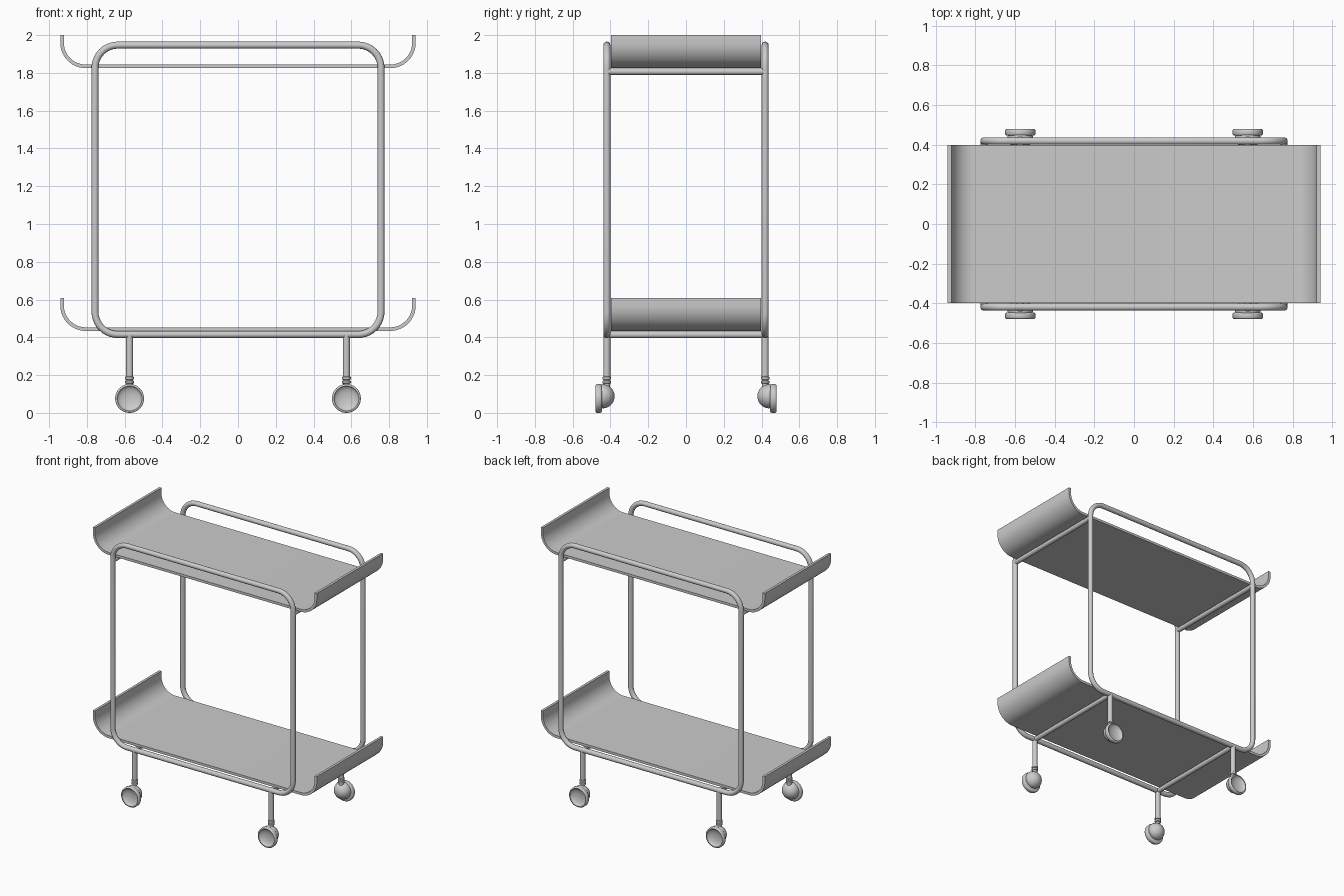
import bpy, bmesh, math
from mathutils import Vector, Matrix

if "Cube" in bpy.data.objects:
    bpy.data.objects.remove(bpy.data.objects["Cube"])

TUBE = 0.0185      # tube radius
SIDE_Y = 0.419     # y of the side frames
LEG_X = 0.574


def finish(name, bm, angle=40):
    bmesh.ops.remove_doubles(bm, verts=bm.verts, dist=1e-5)
    bmesh.ops.recalc_face_normals(bm, faces=bm.faces)
    me = bpy.data.meshes.new(name)
    bm.to_mesh(me)
    bm.free()
    ob = bpy.data.objects.new(name, me)
    bpy.context.collection.objects.link(ob)
    bpy.ops.object.select_all(action='DESELECT')
    ob.select_set(True)
    bpy.context.view_layer.objects.active = ob
    bpy.ops.object.shade_smooth_by_angle(angle=math.radians(angle))
    return ob


def arc(cx, cz, r, a0, a1, n):
    return [(cx + r * math.cos(math.radians(a0 + (a1 - a0) * i / n)),
             cz + r * math.sin(math.radians(a0 + (a1 - a0) * i / n))) for i in range(n + 1)]


def lathe(name, profile, matrix, segs=40):
    """Revolve (radius, height) points around local z, then place."""
    bm = bmesh.new()
    vs = [bm.verts.new((r, 0, h)) for r, h in profile]
    es = [bm.edges.new(p) for p in zip(vs, vs[1:])]
    bmesh.ops.spin(bm, geom=vs + es, cent=(0, 0, 0), axis=(0, 0, 1),
                   angle=2 * math.pi, steps=segs, use_duplicate=False)
    bm.transform(matrix)
    return finish(name, bm)


def rod(name, a, b, r=TUBE):
    a, b = Vector(a), Vector(b)
    rot = (b - a).to_track_quat('Z', 'Y').to_matrix().to_4x4()
    return lathe(name, [(0, 0), (r, 0), (r, (b - a).length), (0, (b - a).length)],
                 Matrix.Translation(a) @ rot, 24)


def side_frame(name, y):
    """Rounded rectangular loop of tube."""
    hx, z0, z1, r, n = 0.757, 0.415, 1.947, 0.12, 10
    path = (arc(hx - r, z1 - r, r, 0, 90, n) + arc(r - hx, z1 - r, r, 90, 180, n)
            + arc(r - hx, z0 + r, r, 180, 270, n) + arc(hx - r, z0 + r, r, 270, 360, n))
    bm, rings, segs = bmesh.new(), [], 20
    for i, (x, z) in enumerate(path):
        a = math.radians(90 * (i // (n + 1)) + 90 * (i % (n + 1)) / n)
        ring = []
        for k in range(segs):
            t = 2 * math.pi * k / segs
            o = TUBE * math.cos(t)
            ring.append(bm.verts.new((x + o * math.cos(a), y + TUBE * math.sin(t),
                                      z + o * math.sin(a))))
        rings.append(ring)
    for i, ra in enumerate(rings):
        rb = rings[(i + 1) % len(rings)]
        for k in range(segs):
            m = (k + 1) % segs
            bm.faces.new((ra[k], ra[m], rb[m], rb[k]))
    finish(name, bm)


def tray(name, z):
    """Sheet with both ends curled up."""
    hx, r, t, h, n = 0.941, 0.135, 0.019, 0.175, 14
    right_out = arc(hx - r, r, r, 270, 360, n) + [(hx, h)]
    right_in = arc(hx - r, r, r - t, 270, 360, n) + [(hx - t, h)]
    outer = [(-x, q) for x, q in reversed(right_out)] + right_out
    inner = [(-x, q) for x, q in reversed(right_in)] + right_in
    bm = bmesh.new()
    rows = [[bm.verts.new((x, y, z + q)) for x, q in line]
            for line, y in ((outer, -0.398), (outer, 0.398), (inner, 0.398), (inner, -0.398))]
    for j in range(4):
        a, b = rows[j], rows[(j + 1) % 4]
        for i in range(len(a) - 1):
            bm.faces.new((a[i], a[i + 1], b[i + 1], b[i]))
    for i in (0, -1):
        bm.faces.new([row[i] for row in rows])
    finish(name, bm)


tray("upper_tray", 1.825)
tray("lower_tray", 0.434)

# Crossbars under the trays
for side, s in (("left", -1), ("right", 1)):
    for level, x, z in (("upper", 0.757, 1.807), ("lower", LEG_X, 0.414)):
        rod(f"{level}_crossbar_{side}", (s * x, -SIDE_Y, z), (s * x, SIDE_Y, z), 0.018)

# Caster profiles, measured outward from the frame plane
dome = [(0.064 * math.sin(math.radians(a)), 0.022 - 0.063 * math.cos(math.radians(a)))
        for a in range(0, 91, 10)] + [(0.06, 0.032), (0, 0.032)]
dish = [(0.066 * math.sin(math.radians(a)), 0.060 - 0.026 * math.cos(math.radians(a)))
        for a in range(90, -1, -10)]
wheel = [(0, 0.027), (0.068, 0.027), (0.074, 0.030), (0.0765, 0.035), (0.0765, 0.053),
         (0.074, 0.058), (0.070, 0.060)] + dish
collar = [(0, 0.14), (0.017, 0.14), (0.017, 0.155), (0.023, 0.157), (0.023, 0.168), (0.017, 0.171),
          (0.017, 0.175), (0.023, 0.178), (0.023, 0.190), (0.0185, 0.193), (0, 0.193)]

for end, sy in (("front", -1), ("back", 1)):
    side_frame(f"{end}_frame", sy * SIDE_Y)
    out = Matrix.Rotation(math.radians(-90 * sy), 4, 'X')
    for side, sx in (("left", -1), ("right", 1)):
        x, y, tag = sx * LEG_X, sy * SIDE_Y, f"{end}_{side}"
        rod(f"{tag}_leg", (x, y, 0.18), (x, y, 0.415))
        lathe(f"{tag}_caster_collar", collar, Matrix.Translation((x, y, 0)), 24)
        lathe(f"{tag}_caster_housing", dome, Matrix.Translation((x, y, 0.088)) @ out)
        lathe(f"{tag}_wheel", wheel, Matrix.Translation((x, y, 0.0765)) @ out)
